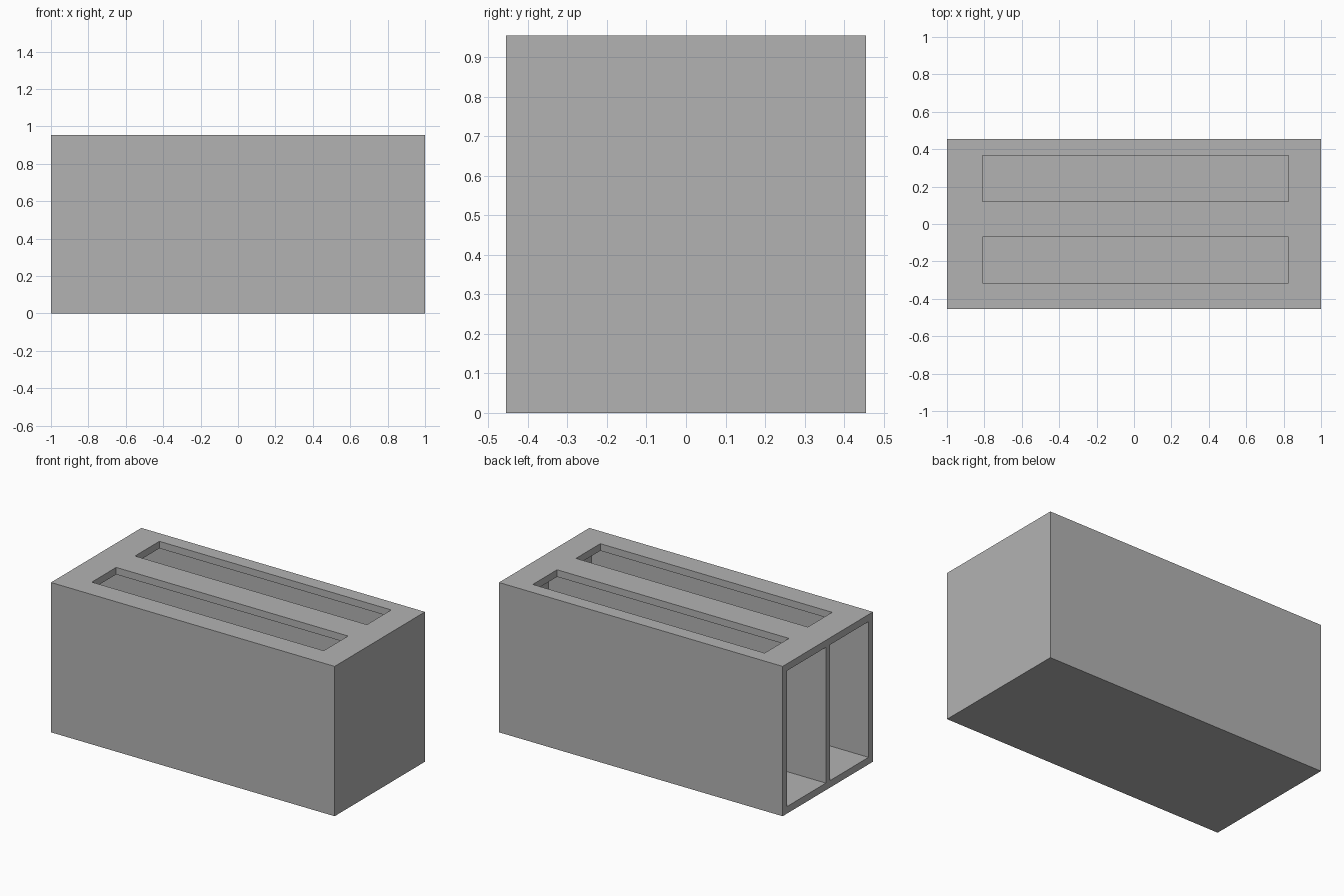
import bpy

cube = bpy.data.objects.get("Cube")
if cube:
    bpy.data.objects.remove(cube, do_unlink=True)

LENGTH, DEPTH, HEIGHT, WALL = 2.0, 0.91, 0.955, 0.045
HALF = DEPTH / 2


def make_box(name, x, y, z):
    """Axis-aligned box from its (low, high) range on each axis."""
    bpy.ops.mesh.primitive_cube_add(size=1)
    box = bpy.context.object
    box.name = name
    box.location = [(lo + hi) / 2 for lo, hi in (x, y, z)]
    box.scale = [hi - lo for lo, hi in (x, y, z)]
    bpy.ops.object.transform_apply(location=True, rotation=False, scale=True)
    return box


def cut(target, cutter):
    """Subtract the cutter from the target and discard it."""
    cutter.hide_render = True
    mod = target.modifiers.new("Cut", 'BOOLEAN')
    mod.operation = 'DIFFERENCE'
    mod.solver = 'EXACT'
    mod.object = cutter
    bpy.context.view_layer.objects.active = target
    bpy.ops.object.modifier_apply(modifier=mod.name)
    bpy.data.objects.remove(cutter, do_unlink=True)


# Outer body
housing = make_box("housing", (-LENGTH / 2, LENGTH / 2), (-HALF, HALF), (0, HEIGHT))

# Two chambers, open at one end and split by a central divider
for side in (-1, 1):
    y = sorted((side * 0.02, side * (HALF - WALL)))
    cut(housing, make_box("chamber_cutter", (-1.2, LENGTH / 2 - WALL), y,
                          (WALL, HEIGHT - WALL)))

# Two long slots through the top, slightly off centre
for middle in (-0.1925, 0.2425):
    cut(housing, make_box("slot_cutter", (-0.81, 0.825),
                          (middle - 0.1225, middle + 0.1225), (0.7, 1.2)))

# Plain grey material
grey = bpy.data.materials.new("plain grey")
grey.use_nodes = True
colour = (0.45, 0.45, 0.45, 1)
grey.diffuse_color = colour
grey.node_tree.nodes["Principled BSDF"].inputs["Base Color"].default_value = colour
housing.data.materials.clear()
housing.data.materials.append(grey)
